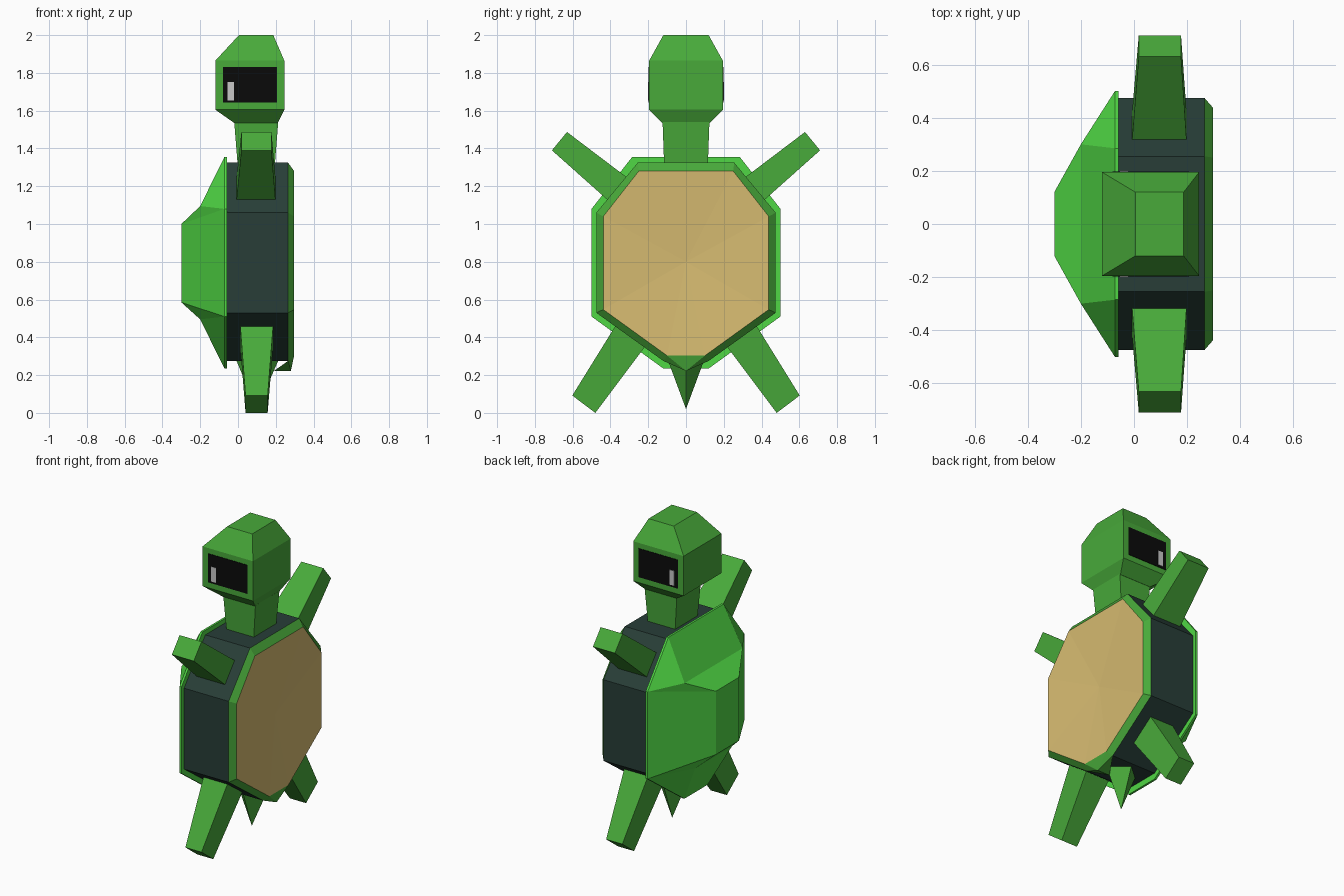
import bpy, bmesh

if "Cube" in bpy.data.objects:
    bpy.data.objects.remove(bpy.data.objects["Cube"])


def material(name, rgb):
    m = bpy.data.materials.new(name)
    m.diffuse_color = (*rgb, 1)
    m.use_nodes = True
    m.node_tree.nodes["Principled BSDF"].inputs["Base Color"].default_value = m.diffuse_color
    return m


SKIN = material("skin green", (0.065, 0.40, 0.042))
SHELL = material("shell green", (0.08, 0.68, 0.058))
BELLY = material("belly tan", (0.68, 0.50, 0.165))
DARK = material("dark slate", (0.021, 0.048, 0.039))
BLACK = material("eye black", (0.003, 0.003, 0.003))
GLINT = material("eye glint", (0.58, 0.58, 0.58))


def build(name, verts, faces, mat):
    bm = bmesh.new()
    vs = [bm.verts.new(v) for v in verts]
    for f in faces:
        bm.faces.new([vs[i] for i in f])
    bmesh.ops.recalc_face_normals(bm, faces=bm.faces)
    me = bpy.data.meshes.new(name)
    bm.to_mesh(me)
    bm.free()
    me.materials.append(mat)
    ob = bpy.data.objects.new(name, me)
    bpy.context.collection.objects.link(ob)
    return ob


def loft(name, rings, mat):
    """Closed skin through rings that have equal point counts."""
    n = len(rings[0])
    verts = [p for r in rings for p in r]
    faces = [(k * n + i, k * n + (i + 1) % n, (k + 1) * n + (i + 1) % n, (k + 1) * n + i)
             for k in range(len(rings) - 1) for i in range(n)]
    faces += [range(n), range(len(verts) - n, len(verts))]
    return build(name, verts, faces, mat)


def octagon(x, top, side, bottom):
    """Body outline from three (y, z) corners plus a lower keel point (0, z)."""
    half = [top, side[0], side[1], bottom]
    mirror = [(-y, z) for y, z in reversed(half)]
    return [(x, y, z) for y, z in half + mirror]


def box(x0, x1, y0, y1, z):
    return [(x0, y0, z), (x1, y0, z), (x1, y1, z), (x0, y1, z)]


# body belt
belt = ((0.255, 1.325), [(0.475, 1.06), (0.475, 0.53)], (0.12, 0.275))
back = octagon(-0.07, *belt)
front = octagon(0.265, *belt)
loft("body_belt", [back, front], DARK)

# bevelled rim around the belly, and the dished belly plate
plate = octagon(0.297, (0.25, 1.28), [(0.438, 1.04), (0.438, 0.547)], (0.10, 0.303))
n = len(plate)
build("belly_rim", front + plate,
      [(i, (i + 1) % n, n + (i + 1) % n, n + i) for i in range(n)], SKIN)
build("belly_plate", plate + [(0.27, 0, 0.80)],
      [(i, (i + 1) % n, n) for i in range(n)], BELLY)
# keel under the belly rim
build("belly_keel", [(0.265, -0.12, 0.275), (0.297, -0.10, 0.303), (0.297, 0.10, 0.303),
                     (0.265, 0.12, 0.275), (0.28, 0, 0.222), (0.19, 0, 0.222)],
      [(0, 1, 4), (1, 2, 4), (2, 3, 4), (3, 5, 4), (0, 4, 5), (0, 5, 3), (0, 3, 2, 1)], SKIN)

# faceted shell: rim, shoulder points, flat crown
rim = octagon(-0.072, (0.285, 1.355), [(0.50, 1.08), (0.50, 0.51)], (0.12, 0.235))
lip = octagon(-0.058, (0.285, 1.355), [(0.50, 1.08), (0.50, 0.51)], (0.12, 0.235))
top = [(-0.20, 0.30, 1.095), (-0.20, -0.30, 1.095)]
low = [(-0.20, 0.19, 0.495), (-0.20, -0.19, 0.495)]
crown = [(-0.30, 0.12, 1.0), (-0.30, 0.12, 0.585), (-0.30, -0.12, 0.585), (-0.30, -0.12, 1.0)]
# indices: rim 0-7, shoulders 8-9, lower shoulders 10-11, crown 12-15, lip 16-23
faces = [(12, 13, 14, 15), (0, 7, 9, 8), (8, 9, 15, 12), (3, 4, 11, 10), (10, 11, 14, 13),
         (1, 2, 13, 12), (0, 1, 8), (8, 1, 12), (2, 3, 10), (2, 10, 13),
         (6, 5, 14, 15), (7, 6, 9), (9, 6, 15), (5, 4, 11), (5, 11, 14)]
faces += [(i, (i + 1) % 8, 16 + (i + 1) % 8, 16 + i) for i in range(8)]
faces += [tuple(range(16, 24))]
build("shell", rim + top + low + crown + lip, faces, SHELL)

# neck and head
loft("neck", [box(0.0, 0.193, -0.115, 0.115, 1.29),
              box(-0.02, 0.213, -0.124, 0.124, 1.54)], SKIN)
loft("head", [box(-0.02, 0.21, -0.125, 0.125, 1.535),
              box(-0.12, 0.245, -0.195, 0.195, 1.605),
              box(-0.12, 0.245, -0.195, 0.195, 1.865),
              box(0.005, 0.187, -0.12, 0.12, 2.0)], SKIN)

for s, tag in ((-1, "front"), (1, "back")):
    # eye panel with its glint
    y = s * 0.192
    loft("eye_" + tag, [box(-0.08, 0.207, y, s * 0.198, 1.642),
                        box(-0.08, 0.207, y, s * 0.198, 1.83)], BLACK)
    loft("glint_" + tag, [box(-0.055, -0.02, y, s * 0.201, 1.655),
                          box(-0.055, -0.02, y, s * 0.201, 1.752)], GLINT)

    # tapered limbs: base edge (a, b) to tip edge (c, d) in side profile
    for part, base, tip, bx, tx in (
            ("arm_", ((0.28, 1.222), (0.39, 1.105)), ((0.63, 1.487), (0.71, 1.39)),
             (-0.01, 0.20), (0.018, 0.177)),
            ("leg_", ((0.34, 0.515), (0.18, 0.40)), ((0.602, 0.092), (0.48, 0.0)),
             (0.008, 0.19), (0.04, 0.157))):
        rings = []
        for (p, q), (x0, x1) in ((base, bx), (tip, tx)):
            rings.append([(x0, s * p[0], p[1]), (x1, s * p[0], p[1]),
                          (x1, s * q[0], q[1]), (x0, s * q[0], q[1])])
        loft(part + tag, rings, SKIN)

# pointed tail
build("tail", [(0.215, 0, 0.28), (0.10, 0.10, 0.29), (-0.01, 0, 0.28), (0.10, -0.10, 0.29),
               (0.10, 0, 0.02)],
      [(0, 1, 4), (1, 2, 4), (2, 3, 4), (3, 0, 4), (0, 3, 2, 1)], SKIN)
